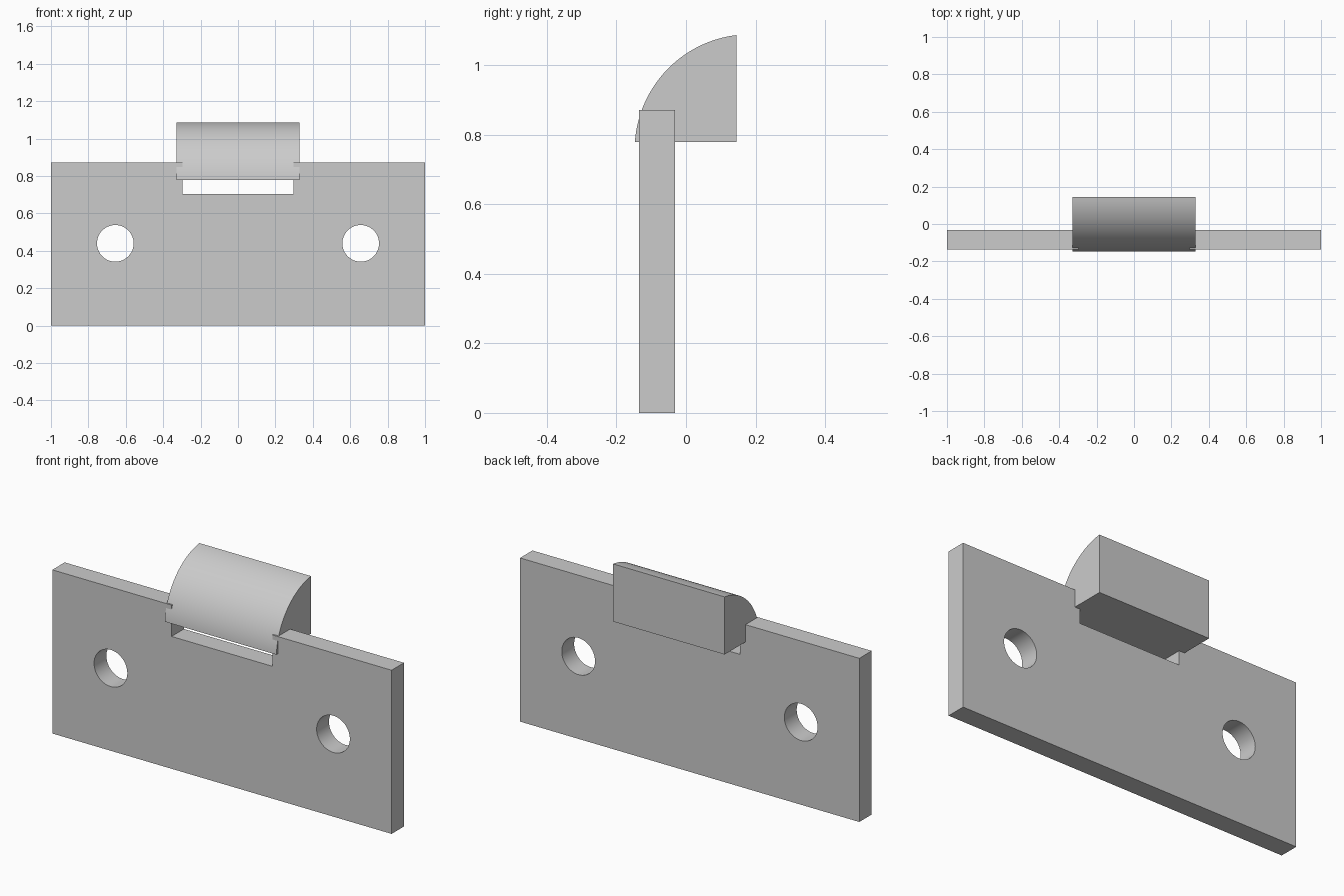
import bpy, bmesh, math
from mathutils import Matrix

if "Cube" in bpy.data.objects:
    bpy.data.objects.remove(bpy.data.objects["Cube"], do_unlink=True)

grey = bpy.data.materials.new("plain_grey")
grey.use_nodes = True
grey.diffuse_color = (0.6, 0.6, 0.6, 1)
grey.node_tree.nodes["Principled BSDF"].inputs["Base Color"].default_value = (0.6, 0.6, 0.6, 1)


def extrude_profile(name, points, offset):
    """Extrude a closed 3D outline along offset into a solid."""
    bm = bmesh.new()
    face = bm.faces.new([bm.verts.new(p) for p in points])
    ext = bmesh.ops.extrude_face_region(bm, geom=[face])
    moved = [v for v in ext["geom"] if isinstance(v, bmesh.types.BMVert)]
    bmesh.ops.translate(bm, verts=moved, vec=offset)
    bmesh.ops.recalc_face_normals(bm, faces=bm.faces)
    mesh = bpy.data.meshes.new(name)
    bm.to_mesh(mesh)
    bm.free()
    mesh.materials.append(grey)
    obj = bpy.data.objects.new(name, mesh)
    bpy.context.collection.objects.link(obj)
    return obj


def smooth(obj):
    bpy.ops.object.select_all(action="DESELECT")
    obj.select_set(True)
    bpy.context.view_layer.objects.active = obj
    bpy.ops.object.shade_smooth_by_angle(angle=math.radians(30))


# Mounting plate with a notch in its top edge
FRONT, THICK, TOP = -0.135, 0.104, 0.872
NOTCH, NOTCH_Z = 0.297, 0.705
half = [(1, 0), (1, TOP), (NOTCH, TOP), (NOTCH, NOTCH_Z)]
outline = half + [(-x, z) for x, z in reversed(half)]
plate = extrude_profile("strike_plate", [(x, FRONT, z) for x, z in outline], (0, THICK, 0))

# Two screw holes through the plate
bm = bmesh.new()
for side in (-1, 1):
    place = Matrix.Translation((side * 0.656, -0.08, 0.44)) @ Matrix.Rotation(math.pi / 2, 4, "X")
    bmesh.ops.create_cone(bm, cap_ends=True, segments=64, radius1=0.098,
                          radius2=0.098, depth=0.4, matrix=place)
mesh = bpy.data.meshes.new("hole_cutter")
bm.to_mesh(mesh)
bm.free()
mesh.materials.append(grey)
cutter = bpy.data.objects.new("hole_cutter", mesh)
bpy.context.collection.objects.link(cutter)
cut = plate.modifiers.new("screw_holes", "BOOLEAN")
cut.operation = "DIFFERENCE"
cut.solver = "EXACT"
cut.object = cutter
bpy.context.view_layer.objects.active = plate
bpy.ops.object.modifier_apply(modifier=cut.name)
bpy.data.objects.remove(cutter, do_unlink=True)
smooth(plate)

# Latch bolt: a rounded wedge passing through the notch
BACK, BASE, PEAK, NOSE, RADIUS = 0.145, 0.78, 1.087, -0.147, 0.333
chord = math.hypot(BACK - NOSE, PEAK - BASE)
drop = math.sqrt(RADIUS ** 2 - chord ** 2 / 4) / chord
cy = (NOSE + BACK) / 2 + drop * (PEAK - BASE)
cz = (BASE + PEAK) / 2 - drop * (BACK - NOSE)
a0 = math.atan2(BASE - cz, NOSE - cy)
a1 = math.atan2(PEAK - cz, BACK - cy)
STEPS = 40
arc = [a0 + (a1 - a0) * i / STEPS for i in range(STEPS + 1)]
wedge = [(cy + RADIUS * math.cos(a), cz + RADIUS * math.sin(a)) for a in arc]
wedge.append((BACK, BASE))
WIDTH = 0.329
bolt = extrude_profile("latch_bolt", [(-WIDTH, y, z) for y, z in wedge], (2 * WIDTH, 0, 0))
smooth(bolt)
